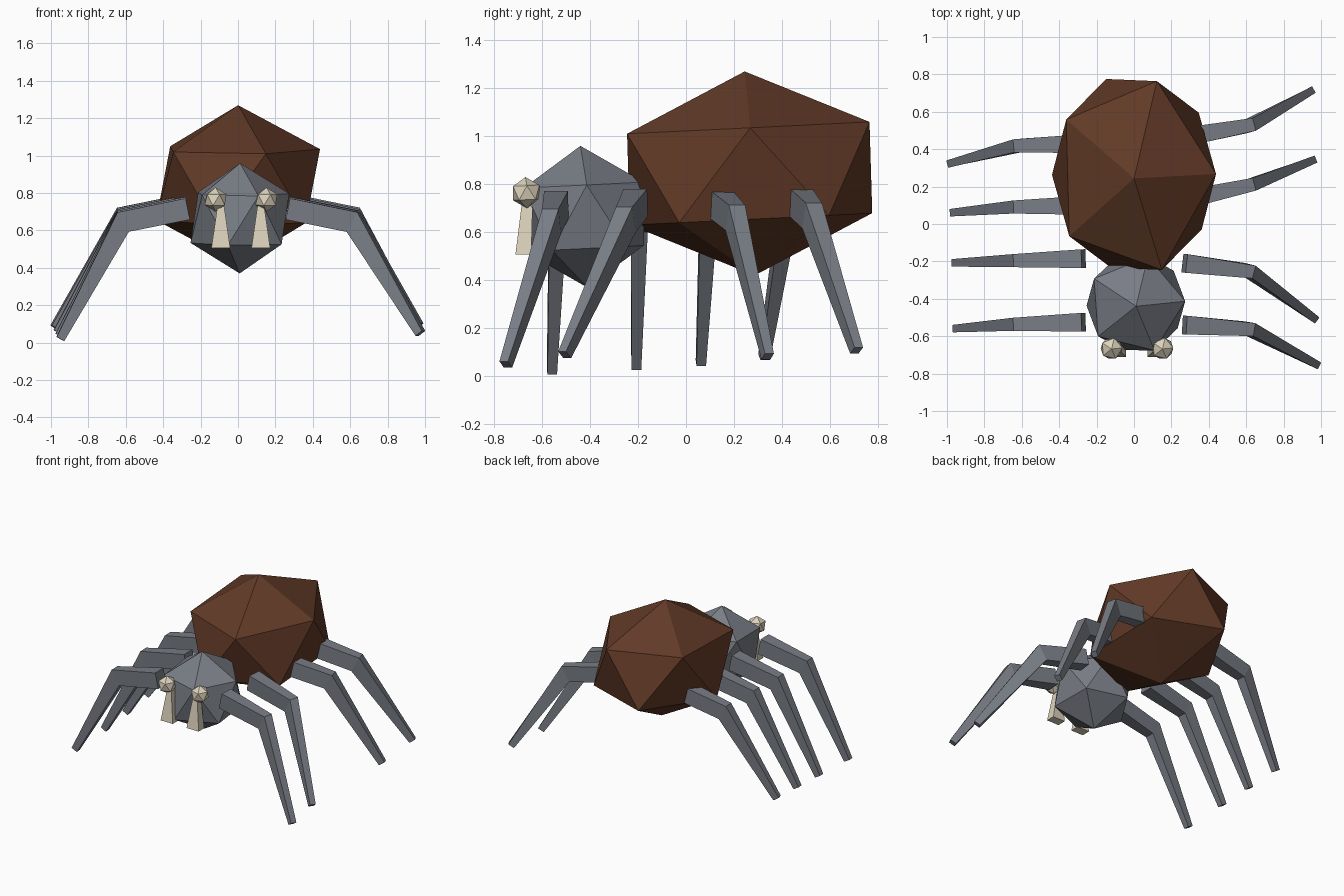
import bpy, bmesh
from math import radians
from mathutils import Vector, Euler

cube = bpy.data.objects.get("Cube")
if cube:
    bpy.data.objects.remove(cube)


def material(name, rgb):
    m = bpy.data.materials.new(name)
    m.use_nodes = True
    m.diffuse_color = (*rgb, 1)
    m.node_tree.nodes["Principled BSDF"].inputs["Base Color"].default_value = (*rgb, 1)
    return m


brown = material("brown", (0.12, 0.042, 0.02))
grey = material("slate grey", (0.19, 0.205, 0.235))
cream = material("cream", (0.72, 0.65, 0.50))


def finish(bm, name, mat):
    bmesh.ops.recalc_face_normals(bm, faces=bm.faces)
    mesh = bpy.data.meshes.new(name)
    bm.to_mesh(mesh)
    bm.free()
    mesh.materials.append(mat)
    obj = bpy.data.objects.new(name, mesh)
    bpy.context.collection.objects.link(obj)
    return obj


def ball(name, mat, centre, size, tilt=0, yaw=0):
    """Faceted twenty-sided ball."""
    bm = bmesh.new()
    bmesh.ops.create_icosphere(bm, subdivisions=1, radius=1)
    obj = finish(bm, name, mat)
    obj.location, obj.scale = centre, size
    obj.rotation_euler = Euler((radians(tilt), 0, radians(yaw)))


def loft(name, mat, sections):
    """Skin rectangles given as (centre, half width vector, half height vector)."""
    bm = bmesh.new()
    rings = []
    for c, w, h in sections:
        rings.append([bm.verts.new(p) for p in (c - w - h, c + w - h, c + w + h, c - w + h)])
    for a, b in zip(rings, rings[1:]):
        for i in range(4):
            j = (i + 1) % 4
            bm.faces.new((a[i], a[j], b[j], b[i]))
    bm.faces.new(rings[0])
    bm.faces.new(rings[-1])
    finish(bm, name, mat)


# Body
ball("abdomen", brown, (0, 0.265, 0.845), (0.49, 0.594, 0.425), 2.8, 1.5)
ball("head", grey, (0.01, -0.425, 0.665), (0.295, 0.295, 0.295), 2.8, 4)

# Eyes and tapered fangs
for side, eye_x, fang_x in (("right", -0.12, -0.092), ("left", 0.152, 0.122)):
    ball(side + "_eye", cream, (eye_x, -0.665, 0.765), (0.065, 0.065, 0.065), 2.8, 4)
    X, Y = Vector((1, 0, 0)), Vector((0, 1, 0))
    loft(side + "_fang", cream, [
        (Vector((fang_x, -0.66, 0.73)), X * 0.018, Y * 0.022),
        (Vector((fang_x, -0.677, 0.507)), X * 0.05, Y * 0.033)])


def leg(name, hip, knee, foot):
    hip, knee, foot = Vector(hip), Vector(knee), Vector(foot)
    up = Vector((0, 0, 1))
    thigh, shin = (knee - hip).normalized(), (foot - knee).normalized()
    sections = []
    for c, d, half_w, half_h in ((hip, thigh, 0.05, 0.058),
                                 (knee, (thigh * 1.6 + shin).normalized(), 0.035, 0.06),
                                 (foot, shin, 0.02, 0.023)):
        w = d.cross(up).normalized()
        sections.append((c, w * half_w, w.cross(d) * half_h))
    loft(name, grey, sections)


# Legs from front to back: hip y, knee y, foot (x, y, z)
left = [(-0.54, -0.56, (0.975, -0.75, 0.05)), (-0.21, -0.25, (0.965, -0.505, 0.09)),
        (0.13, 0.205, (0.955, 0.34, 0.083)), (0.465, 0.525, (0.945, 0.71, 0.108))]
right = [(-0.525, -0.535, (-0.95, -0.558, 0.02)), (-0.185, -0.195, (-0.955, -0.207, 0.037)),
         (0.10, 0.092, (-0.965, 0.062, 0.056)), (0.43, 0.42, (-0.98, 0.325, 0.08))]
for side, sign, legs in (("left", 1, left), ("right", -1, right)):
    for i, (hip_y, knee_y, foot) in enumerate(legs):
        rise = 0.008 * i
        leg(f"{side}_leg_{i + 1}", (sign * 0.27, hip_y, 0.715 + rise),
            (sign * 0.615, knee_y, 0.645 + rise), foot)
